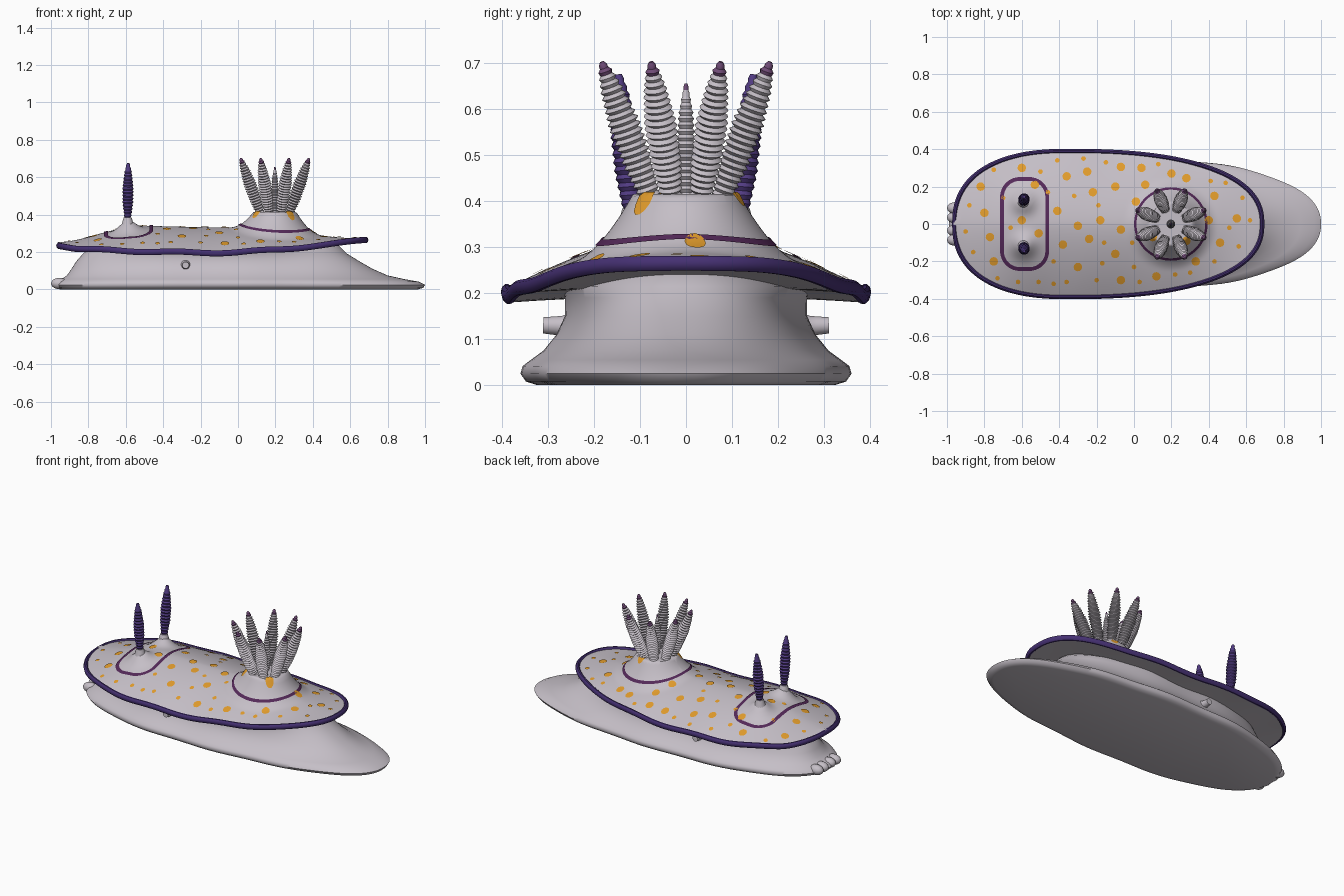
import bpy, bmesh, math
from mathutils import Vector, Matrix

if "Cube" in bpy.data.objects:
    bpy.data.objects.remove(bpy.data.objects["Cube"])


def material(name, rgb):
    m = bpy.data.materials.new(name)
    m.diffuse_color = (*rgb, 1)
    m.use_nodes = True
    m.node_tree.nodes["Principled BSDF"].inputs["Base Color"].default_value = m.diffuse_color
    return m


SKIN = material("pale lilac grey", (0.56, 0.52, 0.57))
RIM = material("deep violet", (0.06, 0.03, 0.17))
HORN = material("violet", (0.085, 0.045, 0.23))
RING = material("plum", (0.09, 0.022, 0.10))
SPOT = material("orange", (0.75, 0.33, 0.025))
TIP = material("dusky mauve", (0.16, 0.07, 0.18))


def finish(name, bm, mats, angle=40, recalc=True):
    if recalc:
        bmesh.ops.recalc_face_normals(bm, faces=bm.faces[:])
    me = bpy.data.meshes.new(name)
    bm.to_mesh(me)
    bm.free()
    for m in mats:
        me.materials.append(m)
    me.shade_smooth()
    me.set_sharp_from_angle(angle=math.radians(angle))
    ob = bpy.data.objects.new(name, me)
    bpy.context.collection.objects.link(ob)
    return ob


def loft(bm, loops, cap=True, closed=False):
    """Bridge successive rings of points; returns faces grouped per band."""
    rings = [[bm.verts.new(p) for p in loop] for loop in loops]
    n = len(rings[0])
    pairs = list(zip(rings, rings[1:])) + ([(rings[-1], rings[0])] if closed else [])
    bands = [[bm.faces.new((a[i], a[(i + 1) % n], b[(i + 1) % n], b[i])) for i in range(n)]
             for a, b in pairs]
    if cap:
        bands[0].append(bm.faces.new(rings[0][::-1]))
        bands[-1].append(bm.faces.new(rings[-1]))
    return bands


def lerp(table, x):
    """Smoothly eased lookup in a small table of (x, value) points."""
    if x <= table[0][0]:
        return table[0][1]
    for (x0, v0), (x1, v1) in zip(table, table[1:]):
        if x <= x1:
            return v0 + (v1 - v0) * (x - x0) / (x1 - x0)
    return table[-1][1]


def soft(table, x):
    return sum(lerp(table, x + d) for d in (-0.06, -0.03, 0, 0.03, 0.06)) / 5


def egg(a, front, back, mid, half, n):
    """Point at angle a on an egg-shaped superellipse."""
    c, s = math.cos(a), math.sin(a)
    x = math.copysign(abs(c) ** (2 / n), c)
    y = math.copysign(abs(s) ** (2 / n), s)
    return mid + x * ((back - mid) if x > 0 else (mid - front)), y * half


# ---- mantle shape -------------------------------------------------------
FRONT, BACK, MID, HALF, N = -0.965, 0.69, -0.35, 0.395, 2.4
CREST = [(-.96, .25), (-.85, .265), (-.7, .31), (-.55, .342), (-.3, .335), (0, .33),
         (.2, .32), (.4, .295), (.55, .275), (.69, .275)]
EDGE = [(-.97, .25), (-.9, .222), (-.6, .21), (-.2, .2), (0, .202), (.2, .217), (.5, .243), (.69, .275)]
GILL = Vector((0.197, 0))


def half_width(x):
    u = (x - MID) / ((BACK - MID) if x > MID else (MID - FRONT))
    return HALF * max(1 - min(abs(u), 1) ** N, 1e-6) ** (1 / N)


def edge(x):
    return soft(EDGE, x) + 0.004 * math.sin(15 * x)


def height(x, y):
    t = min(abs(y) / half_width(x), 1)
    lo = edge(x)
    z = lo + (soft(CREST, x) - lo) * (1 - t ** 1.6)
    for s in (-1, 1):                                  # horn sockets
        d2 = (x + 0.59) ** 2 + (y - s * 0.117) ** 2
        z += 0.055 * math.exp(-d2 / 0.0035)
    d = (Vector((x, y)) - GILL).length                 # raised gill mount
    f = 1 if d < 0.115 else max(1 - (d - 0.115) / 0.14, 0) ** 2.2
    return z + (0.415 - z) * f


# ---- mantle -------------------------------------------------------------
SEG, RINGS = 160, 48
angles = [2 * math.pi * i / SEG for i in range(SEG)]
outline = [egg(a, FRONT, BACK, MID, HALF, N) for a in angles]
CX = 0.05


def scaled(t):
    return [(CX + (x - CX) * t, y * t) for x, y in outline]


top = [[(x, y, height(x, y)) for x, y in scaled(max(i / RINGS, 0.004))] for i in range(RINGS + 1)]
under = [[(x, y, edge(x) - 0.018 + 0.014 * (1 - t * t)) for x, y in scaled(t)]
         for t in (0.995, 0.92, 0.84, 0.75, 0.6, 0.4)]
bm = bmesh.new()
loft(bm, top + under)
finish("mantle", bm, [SKIN])

# Violet rim swept round the mantle edge
bm = bmesh.new()
loops = []
for i in range(SEG):
    p = Vector(outline[i])
    tan = Vector(outline[(i + 1) % SEG]) - Vector(outline[i - 1])
    out = Vector((tan.y, -tan.x)).normalized()
    loop = []
    for k in range(10):
        b = 2 * math.pi * k / 10
        q = p + out * (0.013 * math.cos(b) - 0.006)
        loop.append((q.x, q.y, edge(p.x) - 0.004 + 0.017 * math.sin(b)))
    loops.append(loop)
loft(bm, loops, cap=False, closed=True)
finish("mantle_rim", bm, [RIM])

# ---- foot and flanks ----------------------------------------------------
LEVELS = [(0, -.95, .96, .32), (.008, -.98, .99, .345), (.025, -.99, 1.0, .357),
          (.042, -.975, .965, .352), (.055, -.945, .89, .335), (.075, -.915, .80, .308),
          (.11, -.89, .72, .28), (.15, -.865, .65, .262), (.19, -.83, .585, .262),
          (.215, -.80, .56, .27), (.26, -.74, .51, .2)]
bm = bmesh.new()
loops = []
for z, f, b, h in LEVELS:
    loop = []
    for a in angles:
        x, y = egg(a, f, b, -0.12, h, 2.25)
        loop.append((x, y * (1 + 0.012 * math.sin(13 * x + 1)), z))
    loops.append(loop)
loft(bm, loops)
finish("foot", bm, [SKIN], 60)

# Small lobes at the front of the head
bm = bmesh.new()
for y in (-0.085, -0.035, 0.035, 0.085):
    m = Matrix.Translation((-0.955, y, 0.032)) @ Matrix.Diagonal((0.045, 0.032, 0.03, 1))
    bmesh.ops.create_uvsphere(bm, u_segments=16, v_segments=10, radius=1, matrix=m)
finish("head_lobes", bm, [SKIN])


# ---- tapered, ridged tentacles -----------------------------------------
def spindle(name, base, tip, profile, ridges, mats, tip_from=2.0, depth=0.74, sides=14):
    base, tip = Vector(base), Vector(tip)
    rot = (tip - base).to_track_quat('Z', 'Y')
    steps = ridges * 2 if ridges else 6
    loops = []
    for i in range(steps + 1):
        t = i / steps
        r = lerp(profile, t) * (depth if ridges and i % 2 == 0 else 1)
        c = base.lerp(tip, t)
        loops.append([c + rot @ Vector((r * math.cos(2 * math.pi * k / sides),
                                        r * math.sin(2 * math.pi * k / sides), 0))
                      for k in range(sides)])
    bm = bmesh.new()
    for i, band in enumerate(loft(bm, loops)):
        for f in band:
            f.material_index = 1 if i / steps >= tip_from else 0
    return finish(name, bm, mats)


PLUME = [(0, .024), (.25, .034), (.55, .036), (.8, .026), (.93, .016), (1, .006)]
for i in range(8):
    a = math.radians(22.5 + 45 * i)
    d = Vector((math.cos(a), math.sin(a), 0))
    c = GILL.to_3d()
    spindle(f"gill_{i + 1}", c + d * 0.082 + Vector((0, 0, .405)),
            c + d * 0.198 + Vector((0, 0, .702)), PLUME, 22, [SKIN, TIP], 0.9)
spindle("gill_centre", (GILL.x, 0, .405), (GILL.x, 0, .655),
        [(0, .016), (.4, .024), (.75, .017), (1, .004)], 18, [SKIN, TIP], 0.92)

CLUB = [(0, .016), (.12, .02), (.35, .03), (.6, .031), (.85, .021), (1, .008)]
for s, side in ((-1, "left"), (1, "right")):
    spindle(f"horn_{side}", (-.59, s * .116, .35), (-.587, s * .146, .675), CLUB, 18, [HORN], depth=0.82)
    spindle(f"horn_socket_{side}", (-.59, s * .113, .30), (-.59, s * .118, .385),
            [(0, .055), (.5, .034), (1, .021)], 0, [SKIN])
    spindle(f"side_knob_{side}", (-.28, s * .23, .128), (-.28, s * .31, .13),
            [(0, .04), (.5, .022), (1, .018)], 0, [SKIN])


# ---- painted markings laid on the mantle --------------------------------
def lifted(x, y):
    return (x, y, height(x, y) + 0.0045)


def painted_ring(name, path, width):
    bm = bmesh.new()
    n = len(path)
    rows = []
    for i in range(n):
        tan = path[(i + 1) % n] - path[i - 1]
        out = Vector((tan.y, -tan.x)).normalized()
        rows.append([bm.verts.new(lifted(*(path[i] + out * w * width))) for w in (0.5, 0, -0.5)])
    for i in range(n):
        a, b = rows[i], rows[(i + 1) % n]
        for k in (0, 1):
            bm.faces.new((a[k], b[k], b[k + 1], a[k + 1]))
    finish(name, bm, [RING], 60, recalc=False)


painted_ring("gill_ring", [GILL + 0.19 * Vector((math.cos(a), math.sin(a))) for a in angles], 0.013)
# Rounded rectangle round the horns: corner arcs with straight runs between
corners = []
for sx, sy, start in ((1, 1, 0), (-1, 1, 90), (-1, -1, 180), (1, -1, 270)):
    corners += [Vector((-.585 + sx * .025, sy * .145)) +
                0.096 * Vector((math.cos(math.radians(start + d)), math.sin(math.radians(start + d))))
                for d in range(0, 91, 9)]
path = []
for p, q in zip(corners, corners[1:] + corners[:1]):
    steps = max(1, round((q - p).length / 0.015))
    path += [p.lerp(q, k / steps) for k in range(steps)]
painted_ring("horn_ring", path, 0.02)

BIG = [(-.60, .30), (-.36, .255), (-.25, .28), (-.07, .305), (-.82, .20), (-.41, .07), (-.18, .02),
       (-.07, -.03), (-.24, -.08), (-.38, -.11), (-.30, -.23), (-.07, -.30), (-.75, -.20), (-.51, -.05),
       (-.10, .20), (.06, .21), (.04, .30), (.20, .27), (.28, .245), (.43, .15), (.55, .03), (.46, -.10),
       (.40, .02), (.33, -.20), (.12, -.28), (-.10, -.16), (-.22, .17), (-.80, .06), (-.77, -.07),
       (.28, -.09), (.23, .105), (.10, -.07), (-.53, .21), (-.30, -.01), (.01, .12), (-.60, .02)]
SMALL = [(-.75, .29), (-.50, .28), (-.41, .34), (-.27, .35), (-.15, .33), (-.46, .17), (-.32, .15),
         (-.88, .10), (-.90, -.04), (-.86, -.15), (-.73, -.29), (-.62, -.31), (-.51, -.31), (-.43, -.32),
         (-.36, -.31), (-.20, -.30), (0, -.23), (.03, -.31), (.22, -.27), (.30, -.26), (.43, -.20),
         (.56, -.12), (.62, .02), (.58, .14), (.49, .22), (.41, .23), (.13, .32), (-.19, .10),
         (-.16, -.10), (-.01, -.10), (.51, -.02), (-.70, .14), (-.43, -.20), (-.17, -.21), (-.66, -.02)]
bm = bmesh.new()
for spots, r in ((BIG, 0.023), (SMALL, 0.0125)):
    for x, y in spots:
        c = bm.verts.new(lifted(x, y))
        rings = [[bm.verts.new(lifted(x + r * k * math.cos(math.pi * i / 6),
                                      y + r * k * math.sin(math.pi * i / 6))) for i in range(12)]
                 for k in (0.5, 1)]
        for i in range(12):
            j = (i + 1) % 12
            bm.faces.new((c, rings[0][i], rings[0][j]))
            bm.faces.new((rings[0][i], rings[1][i], rings[1][j], rings[0][j]))
finish("mantle_spots", bm, [SPOT], 60, recalc=False)
